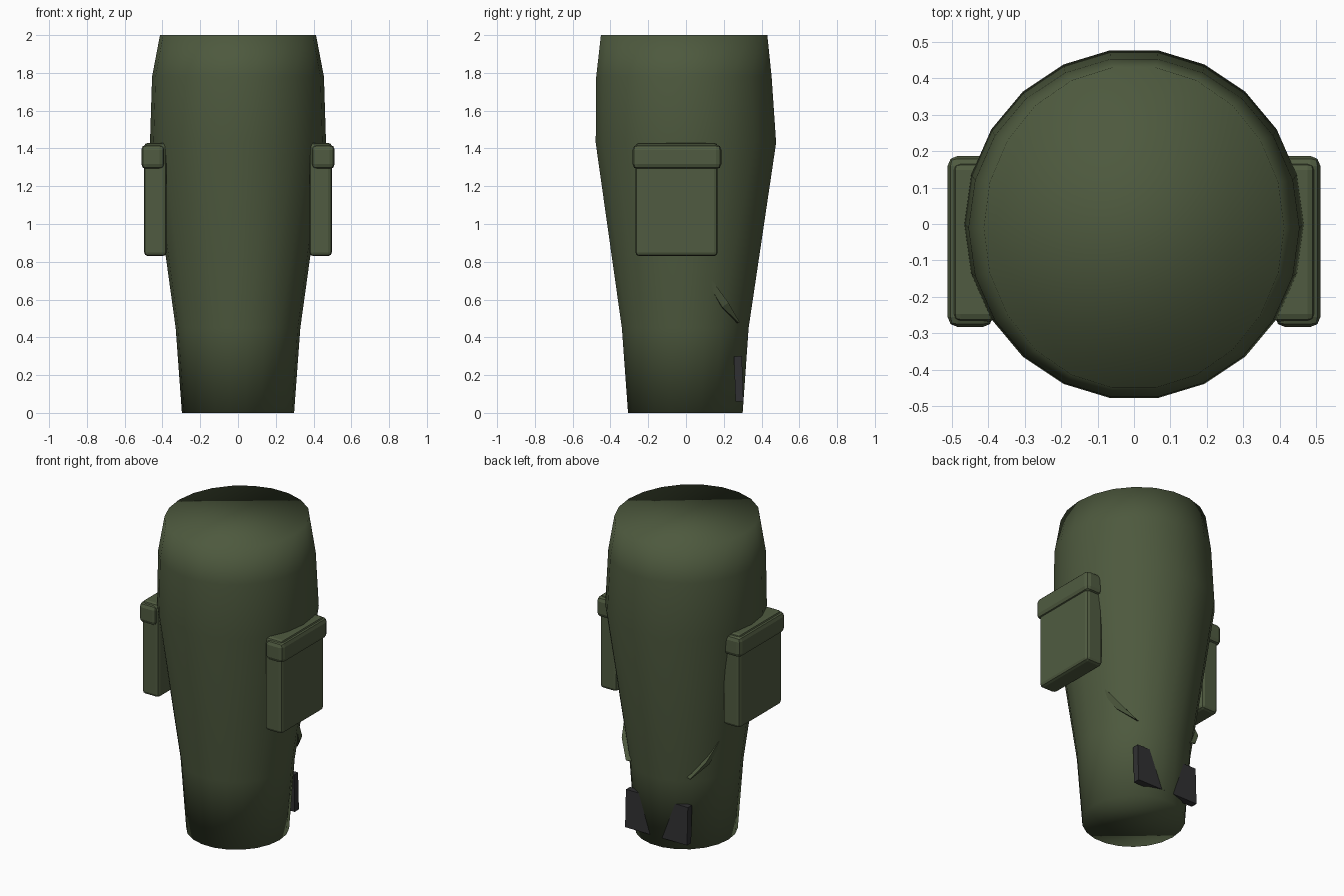
import bpy, bmesh, math
from mathutils import Vector

if "Cube" in bpy.data.objects:
    bpy.data.objects.remove(bpy.data.objects["Cube"])


def material(name, rgb):
    m = bpy.data.materials.new(name)
    m.diffuse_color = (*rgb, 1)
    m.use_nodes = True
    m.node_tree.nodes["Principled BSDF"].inputs["Base Color"].default_value = m.diffuse_color
    return m


CLOTH = material("olive_cloth", (0.075, 0.1, 0.048))
POCKET = material("olive_pocket", (0.08, 0.105, 0.052))
DARK = material("dark_patch", (0.03, 0.03, 0.032))


def finish(name, bm, mat, smooth=False):
    bmesh.ops.recalc_face_normals(bm, faces=bm.faces[:])
    for f in bm.faces:
        f.smooth = smooth
    me = bpy.data.meshes.new(name)
    bm.to_mesh(me)
    bm.free()
    me.materials.append(mat)
    ob = bpy.data.objects.new(name, me)
    bpy.context.collection.objects.link(ob)
    return ob


def loft(bm, rings):
    # Skin closed rings of points and cap both ends
    loops = [[bm.verts.new(p) for p in r] for r in rings]
    n = len(loops[0])
    for a, b in zip(loops, loops[1:]):
        for i in range(n):
            j = (i + 1) % n
            bm.faces.new((a[i], a[j], b[j], b[i]))
    bm.faces.new(loops[0])
    bm.faces.new(loops[-1])


def box(name, lo, hi, mat, bevel=0, tilt=0):
    lo, hi = Vector(lo), Vector(hi)
    bm = bmesh.new()
    bmesh.ops.create_cube(bm, size=1)
    for v in bm.verts:
        v.co = Vector(c * s for c, s in zip(v.co, hi - lo))
    ob = finish(name, bm, mat)
    ob.location = (lo + hi) / 2
    ob.rotation_euler.x = tilt
    if bevel:
        mod = ob.modifiers.new("bevel", "BEVEL")
        mod.width = bevel
        mod.segments = 2
    return ob


# Trouser leg: z, half width, back y, front y
profile = [(0, 0.297, 0.303, -0.31), (0.45, 0.33, 0.335, -0.343),
           (1.43, 0.466, 0.482, -0.483), (1.78, 0.455, 0.458, -0.48),
           (2.0, 0.413, 0.435, -0.455)]
SIDES = 22
rings = []
for z, rx, yb, yf in profile:
    ring = []
    for i in range(SIDES):
        a = math.tau * i / SIDES
        ring.append((rx * math.cos(a), (yb + yf) / 2 + (yb - yf) / 2 * math.sin(a), z))
    rings.append(ring)
bm = bmesh.new()
loft(bm, rings)
finish("trouser_leg", bm, CLOTH, smooth=True)

# Paired parts on both sides
for s, side in ((1, "right"), (-1, "left")):
    def span(x0, x1):
        return sorted((s * x0, s * x1))

    # Cargo pocket with its flap
    x0, x1 = span(0.378, 0.497)
    box(f"cargo_pocket_{side}", (x0, -0.268, 0.83), (x1, 0.168, 1.43), POCKET, 0.02)
    x0, x1 = span(0.388, 0.512)
    box(f"pocket_flap_{side}", (x0, -0.283, 1.29), (x1, 0.187, 1.42), POCKET, 0.027)

    # Dark heel patch partly sunk into the cloth
    x0, x1 = span(0.02, 0.22)
    box(f"heel_patch_{side}", (x0, 0.258, 0.06), (x1, 0.3, 0.3), DARK, 0, math.radians(2))

    # Tapered cloth fold bent round the calf
    path = [((0.335, 0.13, 0.69), 0.014), ((0.3, 0.208, 0.572), 0.02),
            ((0.228, 0.282, 0.478), 0.003)]
    rings = []
    for (x, y, z), w in path:
        dy, dz = 0.82 * w, 0.57 * w
        rings.append([(s * (x + d), y + k * dy + d * 0.4, z + k * dz)
                      for k, d in ((-1, 0), (1, 0), (1, -0.04), (-1, -0.04))])
    bm = bmesh.new()
    loft(bm, rings)
    finish(f"cloth_fold_{side}", bm, CLOTH)
